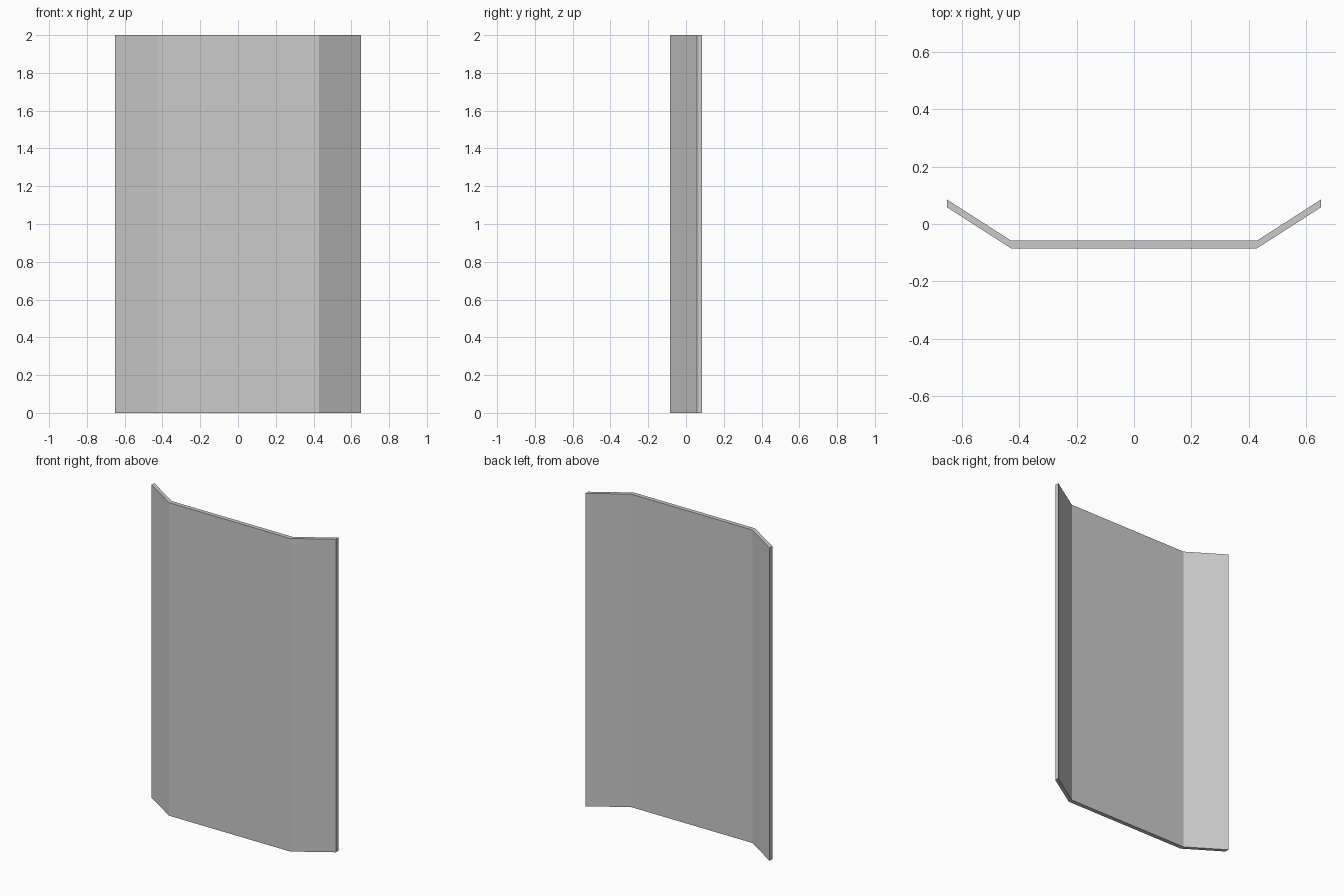
import bpy, bmesh

if "Cube" in bpy.data.objects:
    bpy.data.objects.remove(bpy.data.objects["Cube"])

HEIGHT = 2.0
THICK = 0.027
# Front line of the bent panel, right half (x, y)
half = [(0.428, -0.085), (0.651, 0.085 - THICK)]

# Mirror to a full front line, then offset along y for the back line
front = [(-x, y) for x, y in reversed(half)] + half
back = [(x, y + THICK) for x, y in front]

# Bent panel: one quad footprint per fold, extruded upward
bm = bmesh.new()
f = [bm.verts.new((x, y, 0)) for x, y in front]
b = [bm.verts.new((x, y, 0)) for x, y in back]
base = [bm.faces.new((f[i], b[i], b[i + 1], f[i + 1])) for i in range(len(f) - 1)]
ext = bmesh.ops.extrude_face_region(bm, geom=base, use_keep_orig=True)
top = [g for g in ext["geom"] if isinstance(g, bmesh.types.BMVert)]
bmesh.ops.translate(bm, verts=top, vec=(0, 0, HEIGHT))
bmesh.ops.recalc_face_normals(bm, faces=bm.faces)

mesh = bpy.data.meshes.new("folded_panel")
bm.to_mesh(mesh)
bm.free()
bpy.context.collection.objects.link(bpy.data.objects.new("folded_panel", mesh))
